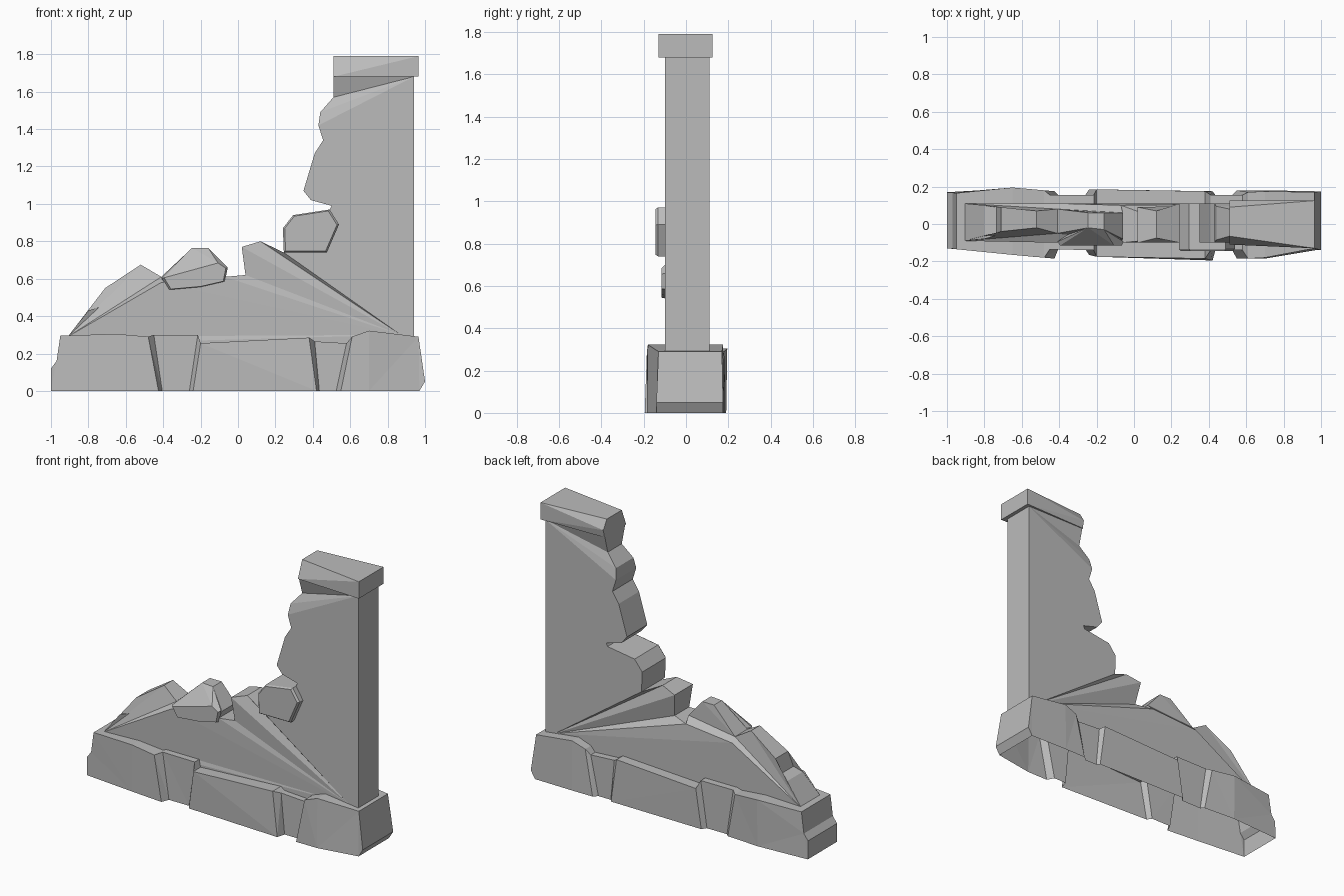
import bpy
import bmesh

default = bpy.data.objects.get("Cube")
if default:
    bpy.data.objects.remove(default)

# One plain stone colour
stone = bpy.data.materials.new("grey_stone")
stone.use_nodes = True
COLOUR = (0.5, 0.5, 0.5, 1)
stone.diffuse_color = COLOUR
stone.node_tree.nodes["Principled BSDF"].inputs["Base Color"].default_value = COLOUR


def finish(name, bm):
    bmesh.ops.recalc_face_normals(bm, faces=bm.faces)
    mesh = bpy.data.meshes.new(name)
    bm.to_mesh(mesh)
    bm.free()
    mesh.materials.append(stone)
    obj = bpy.data.objects.new(name, mesh)
    bpy.context.collection.objects.link(obj)
    return obj


def hull(name, points):
    """Faceted convex rock around a few points."""
    bm = bmesh.new()
    for point in points:
        bm.verts.new(point)
    result = bmesh.ops.convex_hull(bm, input=bm.verts)
    loose = {g for g in result["geom_interior"] + result["geom_unused"]
             if isinstance(g, bmesh.types.BMVert)}
    bmesh.ops.delete(bm, geom=list(loose), context="VERTS")
    bmesh.ops.dissolve_limit(bm, angle_limit=0.02, verts=bm.verts, edges=bm.edges)
    return finish(name, bm)


def chipped(outline, front, rim):
    """Points of a front face and of the slightly larger outline behind it."""
    cx = sum(p[0] for p in outline) / len(outline)
    cz = sum(p[1] for p in outline) / len(outline)
    points = [(x, front + rim, z) for x, z in outline]
    return points + [(cx + (x - cx) * .93, front, cz + (z - cz) * .93) for x, z in outline]


# Broken wall: silhouette from the low left end up to the pillar top (x, z, front y, back y)
left_rocks = [
    (-.91, .29, -.09, .11), (-.8, .43, -.08, .1), (-.735, .45, -.06, .09),
    (-.71, .55, -.04, .09), (-.52, .675, -.02, .07), (-.41, .61, -.05, .08)]
middle_rocks = [
    (-.245, .765, -.02, .06), (-.16, .765, -.03, .06), (-.06, .65, -.08, .06),
    (-.07, .61, -.1, .1), (.04, .62, -.09, .06), (.02, .77, -.1, .09),
    (.12, .8, -.075, .07), (.245, .74, -.1, .11)]
broken_edge = [
    (.24, .87), (.295, .94), (.49, .97), (.5, .99), (.39, 1.02), (.35, 1.07),
    (.41, 1.27), (.455, 1.34), (.43, 1.42), (.44, 1.49), (.51, 1.57), (.51, 1.68)]
silhouette = left_rocks + middle_rocks + [(x, z, -.1, .11) for x, z in broken_edge]
# Chipped ledges near the top lean back
silhouette[-3] = (.44, 1.49, -.085, .095)
silhouette[-2] = (.51, 1.57, -.065, .08)

bm = bmesh.new()
n = len(silhouette)
TOP, FOOT, SIDE_FOOT, LEFT_FOOT, CREASE = range(n, n + 5)
corners = [(.94, 1.68), (.87, .3), (.94, .25), (-.91, .25), (-.41, .58)]
ring = silhouette + [(x, z, -.1, .11) for x, z in corners]
front = [bm.verts.new((x, yf, z)) for x, z, yf, yb in ring]
back = [bm.verts.new((x, yb, z)) for x, z, yf, yb in ring]
dip = len(left_rocks) - 1
gap = dip + 4
notch = len(left_rocks + middle_rocks) + 3

# Faces fan out from the wall corners on both sides
fans = [(0, i, i + 1) for i in range(1, dip)]
fans += [(0, dip, CREASE), (0, CREASE, FOOT), (0, FOOT, LEFT_FOOT)]
fans += [(CREASE, dip, gap), (CREASE, gap, FOOT)]
fans += [(dip, i, i + 1) for i in range(dip + 1, gap)]
fans += [(FOOT, i, i + 1) for i in range(gap, notch)]
fans += [(TOP, i, i + 1) for i in range(notch, n - 1)]
fans += [(FOOT, notch, TOP), (FOOT, TOP, SIDE_FOOT), (FOOT, SIDE_FOOT, LEFT_FOOT)]
for side in (front, back):
    for tri in fans:
        bm.faces.new([side[i] for i in tri])
# Broken edge and pillar side; the foot stays open inside the plinth
rim = [LEFT_FOOT] + list(range(n)) + [TOP, SIDE_FOOT]
for a, b in zip(rim, rim[1:]):
    bm.faces.new((front[a], front[b], back[b], back[a]))
finish("broken_wall", bm)

# Loose stones standing proud of the wall front
block = [(.245, .74), (.24, .87), (.295, .94), (.49, .97), (.54, .89), (.475, .74)]
hull("protruding_block", chipped(block, -.145, .012) + [(x, -.08, z) for x, z in block])
rock = [(-.41, .605), (-.37, .54), (-.2, .555), (-.07, .585), (-.055, .66), (-.1, .69)]
hull("leaning_rock", chipped(rock, -.115, .02)
     + [(-.245, -.02, .765), (-.16, -.03, .765), (-.2, .05, .6)])

# Pillar cap with a broken left end
cap_end = [(.115, 1.68), (.125, 1.73), (.09, 1.79), (-.065, 1.79), (-.11, 1.68)]
hull("pillar_cap", [(.51, y, z) for y, z in cap_end]
     + [(.965, y, z) for y in (-.13, .125) for z in (1.68, 1.79)])

# Plinth shell, open below: top x, z, front y, back y, then bottom x, front y, back y
stations = [
    (-.95, .295, -.135, .165, -1, -.13, .17), (-.65, .305, -.165, .195, -.65, -.165, .19),
    (-.48, .29, -.18, .18, -.425, -.185, .175), (-.45, .3, -.135, .155, -.405, -.135, .155),
    (-.215, .3, -.14, .155, -.26, -.135, .155), (-.2, .255, -.175, .185, -.24, -.165, .185),
    (.38, .285, -.185, .175, .42, -.195, .175), (.41, .265, -.14, .155, .435, -.14, .155),
    (.58, .255, -.14, .155, .525, -.14, .155), (.61, .29, -.185, .17, .55, -.185, .18),
    (.7, .322, -.18, .175, .7, -.185, .18), (.965, .29, -.13, .17, .97, -.14, .175)]
bm = bmesh.new()
tops, bottoms = [], []
for xt, z, ft, bt, xb, fb, bb in stations:
    tops.append([bm.verts.new((xt, y, z)) for y in (ft, bt)])
    bottoms.append([bm.verts.new((xb, y, 0)) for y in (fb, bb)])
# Chipped ends, as extra points between the top and bottom corners
left_end = [[bm.verts.new((x, y, z)) for y in (-.132, .168)] for x, z in ((-.97, .16), (-1, .12))]
right_end = [[bm.verts.new((1, y, .05)) for y in (-.14, .175)]]
last = len(stations) - 1
for end, extra in ((0, left_end), (last, right_end)):
    strip = [tops[end]] + extra + [bottoms[end]]
    for a, b in zip(strip, strip[1:]):
        bm.faces.new((a[0], a[1], b[1], b[0]))
for i in range(last):
    bm.faces.new((tops[i][0], tops[i][1], tops[i + 1][1], tops[i + 1][0]))
    for s in (0, 1):
        outline = [tops[i + 1][s], tops[i][s]]
        outline += [pair[s] for pair in left_end] if i == 0 else []
        outline += [bottoms[i][s], bottoms[i + 1][s]]
        outline += [pair[s] for pair in right_end] if i == last - 1 else []
        bm.faces.new(outline)
bmesh.ops.triangulate(bm, faces=bm.faces)
finish("plinth", bm)
